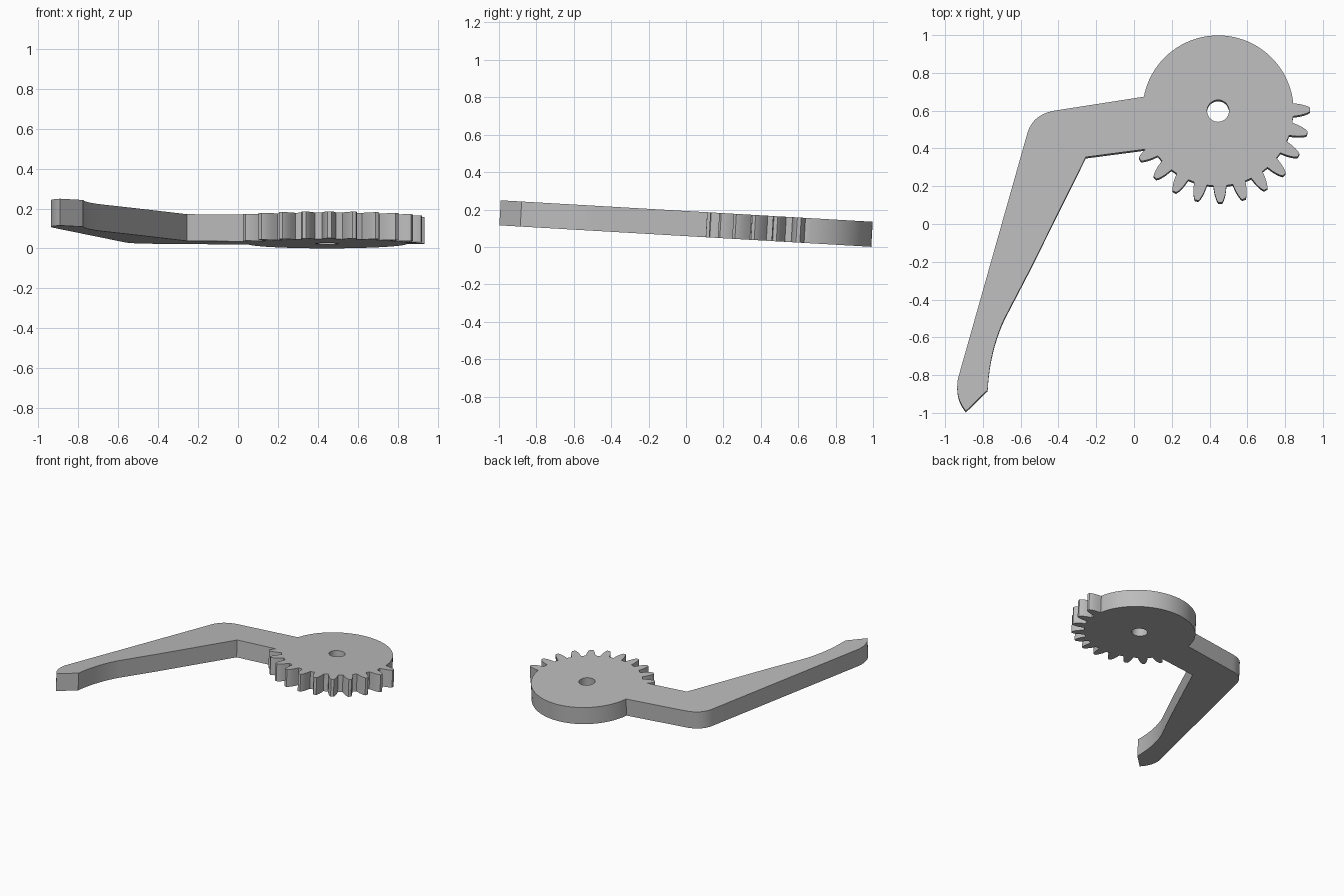
import bpy, bmesh, math
from mathutils import Vector, Matrix

cube = bpy.data.objects.get("Cube")
if cube:
    bpy.data.objects.remove(cube, do_unlink=True)

HUB = Vector((0.445, 0.6))
HUB_R = 0.4
THICK = 0.134


def polar(radius, degrees):
    a = math.radians(degrees)
    return HUB + Vector((math.cos(a), math.sin(a))) * radius


def bend(a, b, c, steps=10):
    """Quadratic curve from a to c, pulled towards b."""
    a, b, c = Vector(a), Vector(b), Vector(c)
    ts = [i / steps for i in range(steps + 1)]
    return [a * (1 - t) ** 2 + b * 2 * t * (1 - t) + c * t * t for t in ts]


# Plain rounded back of the hub, clockwise from the arm to the first tooth
outline = [polar(HUB_R, 169.2 - i * (169.2 - 7) / 56) for i in range(57)]

# Gear teeth: (radius, half angle) along one flank
flank = [(0.398, 5.0), (0.415, 4.5), (0.435, 3.9), (0.455, 3.1), (0.475, 2.1), (0.487, 1.2)]
for tooth in range(11):
    mid = 0.8 - 14.9 * tooth
    rising = [polar(r, mid + h) for r, h in flank]
    falling = [polar(r, mid - h) for r, h in reversed(flank)]
    # The last tooth runs into the underside of the arm
    outline += rising + (falling if tooth < 10 else falling[:4])

# Arm: inner elbow, concave grip, pointed tip, outer edge, rounded elbow
outline += [Vector((-0.255, 0.355)), Vector((-0.55, -0.24))]
outline += bend((-0.685, -0.5), (-0.765, -0.67), (-0.775, -0.88))
outline += bend((-0.89, -0.992), (-0.95, -0.92), (-0.932, -0.82), 8)
outline += bend((-0.565, 0.48), (-0.536, 0.583), (-0.415, 0.602), 12)

hole = [polar(0.058, i * 10) for i in range(36)]

# Fill the profile around the hole and give it thickness
bm = bmesh.new()
for loop in (outline, hole):
    verts = [bm.verts.new((p.x, p.y, -THICK)) for p in loop]
    for i, v in enumerate(verts):
        bm.edges.new((v, verts[(i + 1) % len(verts)]))
bmesh.ops.triangle_fill(bm, edges=bm.edges[:], use_beauty=True, use_dissolve=False)
extruded = bmesh.ops.extrude_face_region(bm, geom=bm.faces[:], use_keep_orig=True)
top = [g for g in extruded["geom"] if isinstance(g, bmesh.types.BMVert)]
bmesh.ops.translate(bm, verts=top, vec=(0, 0, THICK))
bmesh.ops.recalc_face_normals(bm, faces=bm.faces[:])

# The whole plate leans slightly down towards the back
bm.transform(Matrix.Translation((0, 0, 0.192)) @ Matrix.Rotation(math.radians(-3.3), 4, "X"))

mesh = bpy.data.meshes.new("geared_lever")
bm.to_mesh(mesh)
bm.free()
lever = bpy.data.objects.new("geared_lever", mesh)
bpy.context.collection.objects.link(lever)

grey = bpy.data.materials.new("mid_grey")
grey.use_nodes = True
colour = (0.5, 0.5, 0.5, 1)
grey.diffuse_color = colour
grey.node_tree.nodes["Principled BSDF"].inputs["Base Color"].default_value = colour
mesh.materials.append(grey)

bpy.ops.object.select_all(action="DESELECT")
lever.select_set(True)
bpy.context.view_layer.objects.active = lever
bpy.ops.object.shade_smooth_by_angle(angle=math.radians(25))
